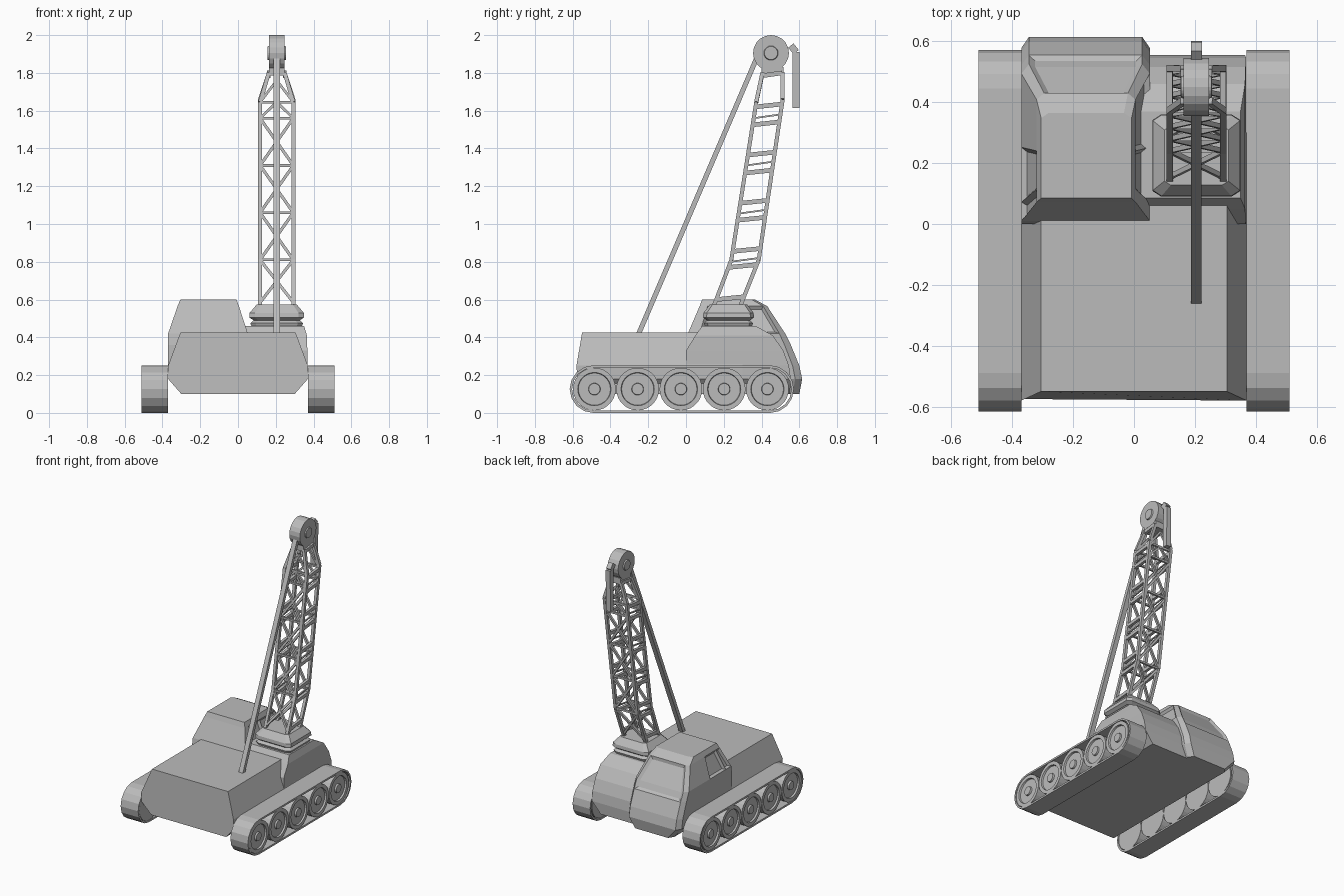
import bpy, bmesh, math
from mathutils import Vector, Matrix

cube = bpy.data.objects.get("Cube")
if cube:
    bpy.data.objects.remove(cube)

grey = bpy.data.materials.new("plain_grey")
grey.use_nodes = True
grey.diffuse_color = (0.5, 0.5, 0.5, 1)
grey.node_tree.nodes["Principled BSDF"].inputs["Base Color"].default_value = grey.diffuse_color


def finish(name, bm):
    bmesh.ops.recalc_face_normals(bm, faces=bm.faces)
    mesh = bpy.data.meshes.new(name)
    bm.to_mesh(mesh)
    bm.free()
    mesh.materials.append(grey)
    obj = bpy.data.objects.new(name, mesh)
    bpy.context.collection.objects.link(obj)
    return obj


def loft(bm, rings):
    """Skin closed rings and cap both ends; returns side faces per band."""
    rows = [[bm.verts.new(p) for p in ring] for ring in rings]
    n = len(rows[0])
    bands = [[bm.faces.new((a[i], a[(i + 1) % n], b[(i + 1) % n], b[i])) for i in range(n)]
             for a, b in zip(rows, rows[1:])]
    bm.faces.new(rows[0][::-1])
    bm.faces.new(rows[-1])
    return bands


def beam(bm, a, b, width, depth=None):
    """Square bar running from a to b."""
    a, b = Vector(a), Vector(b)
    d = b - a
    side = d.cross(Vector((0, 1, 0))).normalized()
    up = side.cross(d).normalized()
    s, u = side * width / 2, up * (depth or width) / 2
    loft(bm, [[p + s + u, p - s + u, p - s - u, p + s - u] for p in (a, b)])


def box(bm, lo, hi):
    loft(bm, [[(lo[0], lo[1], z), (hi[0], lo[1], z), (hi[0], hi[1], z), (lo[0], hi[1], z)]
              for z in (lo[2], hi[2])])


def lathe(bm, profile, y, z, sides=28):
    """Spin (radius, x) points around an axle parallel to x."""
    loft(bm, [[(x, y + r * math.cos(math.tau * i / sides), z + r * math.sin(math.tau * i / sides))
               for i in range(sides)] for r, x in profile])


def mirror(obj):
    mod = obj.modifiers.new("other_side", "MIRROR")
    mod.use_axis[0] = True


# Main hull with chamfered sides
bm = bmesh.new()
section = [(0.30, 0.10, -0.565), (0.37, 0.18, -0.575), (0.37, 0.25, -0.58), (0.305, 0.425, -0.55)]
section += [(-x, z, y) for x, z, y in reversed(section)]
loft(bm, [[(x, y, z) for x, z, y in section], [(x, 0.3, z) for x, z, y in section]])
finish("main_hull", bm)

# Raised hull part carrying the boom: z, rear y, front y, outer x
bm = bmesh.new()
levels = [(0.10, 0, 0.55, 0.30), (0.18, 0, 0.555, 0.365), (0.25, 0, 0.545, 0.368),
          (0.33, 0, 0.515, 0.367), (0.41, 0.05, 0.46, 0.365), (0.46, 0.085, 0.37, 0.35)]
loft(bm, [[(0, r, z), (x, r, z), (x, f, z), (0, f, z)] for z, r, f, x in levels])
finish("boom_hull", bm)

# Cab: z, rear y, front y, outer inset, inner inset
bm = bmesh.new()
levels = [(0.10, 0, 0.60, 0.07, 0.04), (0.18, 0, 0.615, 0, 0), (0.25, 0, 0.60, 0, 0),
          (0.36, 0, 0.555, 0, 0), (0.42, 0.01, 0.525, 0, 0),
          (0.565, 0.072, 0.43, 0.05, 0.047), (0.60, 0.085, 0.365, 0.065, 0.06)]
rings = []
for z, r, f, o, i in levels:
    x0, x1 = -0.37 + o, 0.052 - i
    cols = [r + (f - r) * t for t in (0, 0.12, 0.47, 0.94)]
    rings.append([(x1, y, z) for y in cols] + [(x1 - 0.025, f, z), (x0 + 0.025, f, z)]
                 + [(x0, y, z) for y in reversed(cols)])
bands = loft(bm, rings)
bmesh.ops.recalc_face_normals(bm, faces=bm.faces)
windscreen = [bands[3][4], bands[4][4]]
side_windows = [bands[4][i] for i in (1, 2, 7, 8)]
bmesh.ops.inset_region(bm, faces=windscreen, thickness=0.02, depth=-0.012, use_even_offset=True)
bmesh.ops.inset_individual(bm, faces=side_windows, thickness=0.014, depth=-0.015,
                           use_even_offset=True)
finish("cab", bm)

# Track belt: hollow loop around the wheels
bm = bmesh.new()


def belt(radius):
    pts = []
    for cy, start in ((0.445, -90), (-0.49, 90)):
        for k in range(9):
            a = math.radians(start + 180 * k / 8)
            pts.append((cy + radius * math.cos(a), 0.126 + radius * math.sin(a)))
    return pts


outer, inner = belt(0.126), belt(0.113)
rows = [[bm.verts.new((x, y, z)) for y, z in pts]
        for pts, x in ((outer, 0.37), (outer, 0.51), (inner, 0.51), (inner, 0.37))]
n = len(outer)
for a, b in zip(rows, rows[1:] + rows[:1]):
    for i in range(n):
        bm.faces.new((a[i], a[(i + 1) % n], b[(i + 1) % n], b[i]))
mirror(finish("track_belt", bm))

# Road wheels with rim and hub, joined by an axle beam
bm = bmesh.new()
wheel = [(0.113, 0.372), (0.113, 0.507), (0.088, 0.507), (0.085, 0.495),
         (0.032, 0.495), (0.030, 0.507)]
for k in range(5):
    lathe(bm, wheel, -0.485 + 0.229 * k, 0.126)
box(bm, (0.38, -0.485, 0.10), (0.45, 0.43, 0.155))
mirror(finish("road_wheels", bm))

# Turntable under the boom
bm = bmesh.new()
cx, cy = 0.205, 0.225
shape = [(0.45, 0.13), (0.475, 0.14), (0.49, 0.122), (0.505, 0.145), (0.53, 0.143), (0.575, 0.105)]
rings = []
for z, h in shape:
    d, c = h * 0.93, h * 0.8
    rings.append([(cx + x, cy + y, z) for x, y in
                  ((h, -c), (h, c), (c, d), (-c, d), (-h, c), (-h, -c), (-c, -d), (c, -d))])
loft(bm, rings)
finish("turntable", bm)

# Boom corner posts as (y, z) paths for the near and far pair
near = [(0.145, 0.56), (0.24, 0.81), (0.372, 1.645), (0.405, 1.80)]
far = [(0.285, 0.56), (0.385, 0.81), (0.512, 1.66), (0.51, 1.80)]


def post(path, z):
    for (y0, z0), (y1, z1) in zip(path, path[1:]):
        if z <= z1:
            return y0 + (y1 - y0) * (z - z0) / (z1 - z0)
    return path[-1][0]


def corner(side, path, z):
    half = 0.088 if z < 1.66 else 0.042
    return (cx + side * half, post(path, z), z)


bm = bmesh.new()
for path in (near, far):
    for side in (-1, 1):
        pts = [(cx + side * (0.042 if z > 1.7 else 0.088), y, z) for y, z in path]
        for a, b in zip(pts, pts[1:]):
            beam(bm, a, b, 0.021)
finish("boom_posts", bm)

# Side rungs in pairs with a thin rung between each pair
bm = bmesh.new()
for side in (-1, 1):
    for z in (0.60, 0.77, 0.855, 1.02, 1.11, 1.27, 1.365, 1.525, 1.62, 1.785):
        beam(bm, corner(side, near, z), corner(side, far, z + 0.015), 0.02, 0.024)
    for z in (0.80, 1.055, 1.31, 1.56):
        beam(bm, corner(side, near, z), corner(side, far, z + 0.02), 0.009)
finish("boom_rungs", bm)

# Cross bracing on the two wide faces
bm = bmesh.new()
stations = [0.585, 0.81, 1.06, 1.31, 1.56]
for path in (near, far):
    for z in stations[1:] + [1.645]:
        beam(bm, corner(-1, path, z), corner(1, path, z), 0.014)
    for a, b in zip(stations, stations[1:]):
        for side in (-1, 1):
            beam(bm, corner(side, path, a), corner(-side, path, b), 0.016)
    for side in (-1, 1):
        beam(bm, corner(side, path, 1.56), (cx, post(path, 1.645), 1.645), 0.014)
        beam(bm, corner(side, path, 1.645), (cx, post(path, 1.76), 1.76), 0.014)
finish("boom_bracing", bm)

# Boom head and pulley
bm = bmesh.new()
box(bm, (0.165, 0.40, 1.785), (0.245, 0.515, 1.83))
finish("boom_head", bm)
bm = bmesh.new()
lathe(bm, [(0.035, 0.155), (0.038, 0.163), (0.095, 0.163), (0.095, 0.247),
           (0.038, 0.247), (0.035, 0.255)], 0.45, 1.905, 20)
finish("pulley", bm)

# Stay running down to the deck
bm = bmesh.new()
beam(bm, (cx, -0.25, 0.42), (cx, 0.375, 1.88), 0.034, 0.026)
finish("back_stay", bm)

# Hanging line over the front of the pulley
bm = bmesh.new()
line = [(0.50, 1.945), (0.555, 1.945), (0.583, 1.91), (0.582, 1.615)]
for (y0, z0), (y1, z1) in zip(line, line[1:]):
    beam(bm, (cx, y0, z0), (cx, y1 + 0.0001, z1), 0.036)
finish("hanging_line", bm)
